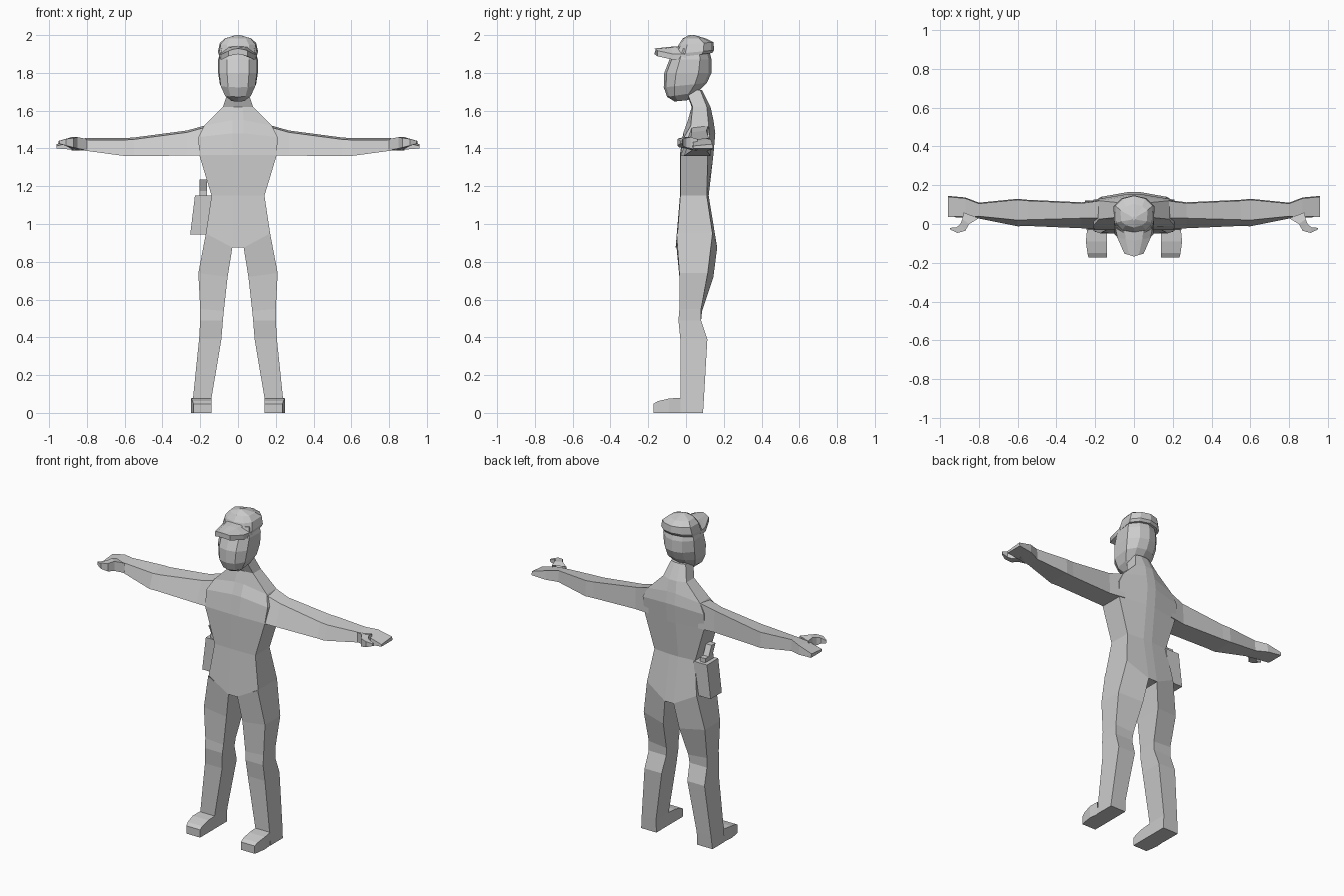
import bpy
import bmesh

cube = bpy.data.objects.get("Cube")
if cube:
    bpy.data.objects.remove(cube)

grey = bpy.data.materials.new("plain grey")
grey.use_nodes = True
grey.diffuse_color = (0.6, 0.6, 0.6, 1)
grey.node_tree.nodes["Principled BSDF"].inputs["Base Color"].default_value = (0.6, 0.6, 0.6, 1)


def loft(name, rings, start=True, end=True, mirror=False):
    """Skin a list of closed rings with flat faces, optionally mirrored in x."""
    bm = bmesh.new()
    loops = [[bm.verts.new(p) for p in ring] for ring in rings]
    n = len(loops[0])
    for a, b in zip(loops, loops[1:]):
        for i in range(n):
            j = (i + 1) % n
            bm.faces.new((a[i], a[j], b[j], b[i]))
    if start:
        bm.faces.new(loops[0][::-1])
    if end:
        bm.faces.new(loops[-1])
    bmesh.ops.recalc_face_normals(bm, faces=bm.faces)
    mesh = bpy.data.meshes.new(name)
    bm.to_mesh(mesh)
    bm.free()
    mesh.materials.append(grey)
    obj = bpy.data.objects.new(name, mesh)
    bpy.context.collection.objects.link(obj)
    if mirror:
        obj.modifiers.new("mirror", 'MIRROR').use_mirror_merge = False
    return obj


def torso_ring(zo, zi, w, wi, fo, fi, bo, bi):
    """Eight points: o = outer corners, i = points beside the centre line."""
    return [(-w, fo, zo), (-wi, fi, zi), (wi, fi, zi), (w, fo, zo),
            (w, bo, zo), (wi, bi, zi), (-wi, bi, zi), (-w, bo, zo)]


# Torso, shoulders and neck
loft("torso", [torso_ring(*r) for r in [
    (0.95, 0.875, 0.17, 0.03, -0.045, -0.055, 0.14, 0.165),
    (1.15, 1.15, 0.14, 0.03, -0.03, -0.032, 0.11, 0.12),
    (1.365, 1.365, 0.205, 0.03, -0.03, -0.033, 0.115, 0.145),
    (1.46, 1.48, 0.21, 0.03, -0.01, -0.015, 0.125, 0.155),
    (1.52, 1.55, 0.18, 0.03, 0.025, 0.01, 0.12, 0.145),
    (1.62, 1.62, 0.08, 0.025, 0.035, 0.03, 0.11, 0.13),
    (1.71, 1.71, 0.05, 0.02, 0.0, -0.005, 0.075, 0.085)]])


# Legs: z outer, z inner, x inner, x outer, y front, y back outer, y back inner
legs = [(0.95, 0.875, 0.03, 0.17, -0.05, 0.14, 0.165),
        (0.74, 0.72, 0.055, 0.21, -0.035, 0.115, 0.145),
        (0.55, 0.54, 0.075, 0.20, -0.035, 0.08, 0.085),
        (0.49, 0.49, 0.08, 0.20, -0.04, 0.08, 0.08),
        (0.39, 0.39, 0.088, 0.206, -0.03, 0.113, 0.113),
        (0.08, 0.08, 0.14, 0.238, -0.03, 0.095, 0.095),
        (0.0, 0.0, 0.14, 0.245, -0.03, 0.09, 0.09)]
loft("leg", [[(xi, f, zi), (xo, f, zo), (xo, bo, zo), (xi, bi, zi)]
             for zo, zi, xi, xo, f, bo, bi in legs], start=False, mirror=True)

# Shoe fronts: y, x inner, x outer, top z
shoes = [(-0.03, 0.14, 0.242, 0.08), (-0.09, 0.14, 0.248, 0.076),
         (-0.15, 0.14, 0.24, 0.062), (-0.172, 0.14, 0.235, 0.048)]
loft("shoe", [[(xi, y, 0), (xo, y, 0), (xo, y, z), (xi, y, z)]
              for y, xi, xo, z in shoes], start=False, mirror=True)

# Arms and flat hands: x, z low, z high, y front low, y front high, y back
arms = [(0.17, 1.365, 1.523, -0.03, 0.03, 0.125),
        (0.27, 1.362, 1.495, -0.022, 0.03, 0.112),
        (0.55, 1.36, 1.458, -0.01, 0.022, 0.125),
        (0.60, 1.36, 1.455, -0.012, 0.02, 0.13),
        (0.80, 1.387, 1.455, 0.028, 0.04, 0.11),
        (0.87, 1.393, 1.447, 0.032, 0.038, 0.137),
        (0.96, 1.40, 1.423, 0.037, 0.037, 0.145)]
loft("arm_and_hand", [[(x, fl, lo), (x, b, lo), (x, b - 0.005, hi), (x, fh, hi - 0.01)]
                      for x, lo, hi, fl, fh, b in arms], start=False, mirror=True)

# Thumbs: outer and inner edge of a curved taper
thumbs = [((0.80, 0.03), (0.88, 0.06), 1.39, 1.45),
          ((0.85, 0.0), (0.885, 0.025), 1.40, 1.46),
          ((0.87, -0.035), (0.895, 0.0), 1.405, 1.455),
          ((0.91, -0.046), (0.915, -0.017), 1.415, 1.45),
          ((0.945, -0.03), (0.95, -0.02), 1.425, 1.44)]
loft("thumb", [[(*a, lo), (*b, lo), (*b, hi), (*a, hi)] for a, b, lo, hi in thumbs],
     start=False, mirror=True)


def oval(z, w, f, b, front=0.55, back=0.55, tilt=0.0):
    """Ten-sided head section with a centre point front and back."""
    m = (f + b) / 2
    pts = [(0, f), (w * front, f + 0.012), (w * 0.95, f * 0.5 + m * 0.5), (w, b * 0.45 + m * 0.55),
           (w * back, b - 0.015), (0, b)]
    pts += [(-x, y) for x, y in pts[4:0:-1]]
    return [(x, y, z + tilt * (y - m)) for x, y in pts]


# Head
loft("head", [oval(*r) for r in [
    (1.652, 0.035, -0.06, 0.01, 0.55, 0.6, 0.1),
    (1.685, 0.072, -0.1, 0.06, 0.55, 0.6, 0.15),
    (1.735, 0.096, -0.118, 0.11, 0.55, 0.6, 0.1),
    (1.80, 0.105, -0.115, 0.135),
    (1.87, 0.105, -0.088, 0.135),
    (1.93, 0.09, -0.06, 0.12)]])

# Cap crown
loft("cap_crown", [oval(*r) for r in [
    (1.893, 0.102, -0.06, 0.138, 0.6, 0.6, 0.12),
    (1.91, 0.106, -0.055, 0.148, 0.6, 0.6, 0.1),
    (1.955, 0.096, -0.04, 0.146, 0.6, 0.6, 0.08),
    (1.982, 0.07, -0.018, 0.105, 0.6, 0.6, 0.0),
    (2.0, 0.012, 0.015, 0.045, 0.6, 0.6, 0.0)]])

# Cap brim: arched across, tapering forwards (y, half width, centre z, side z)
brim = [(0.0, 0.1, 1.943, 1.90), (-0.07, 0.086, 1.938, 1.90), (-0.152, 0.05, 1.929, 1.918)]
sections = []
for y, w, zc, zs in brim:
    top = [(-w, y, zs), (-w * 0.5, y - 0.008, zc - 0.004), (0, y - 0.016, zc),
           (w * 0.5, y - 0.008, zc - 0.004), (w, y, zs)]
    sections.append(top + [(x, yy, z - 0.03) for x, yy, z in reversed(top)])
loft("cap_brim", sections)


def block(name, bottom, top):
    """Tapered block from two (x0, x1, y0, y1, z) rectangles."""
    loft(name, [[(a, c, z), (b, c, z), (b, d, z), (a, d, z)] for a, b, c, d, z in (bottom, top)])


# Holster and sidearm on the right hip
block("holster", (-0.253, -0.16, 0.01, 0.12, 0.945), (-0.228, -0.135, 0.01, 0.12, 1.15))
block("sidearm_body", (-0.203, -0.165, 0.02, 0.10, 1.14), (-0.203, -0.165, 0.02, 0.10, 1.175))
block("sidearm_grip", (-0.203, -0.165, 0.03, 0.07, 1.17), (-0.203, -0.165, 0.0, 0.04, 1.235))
